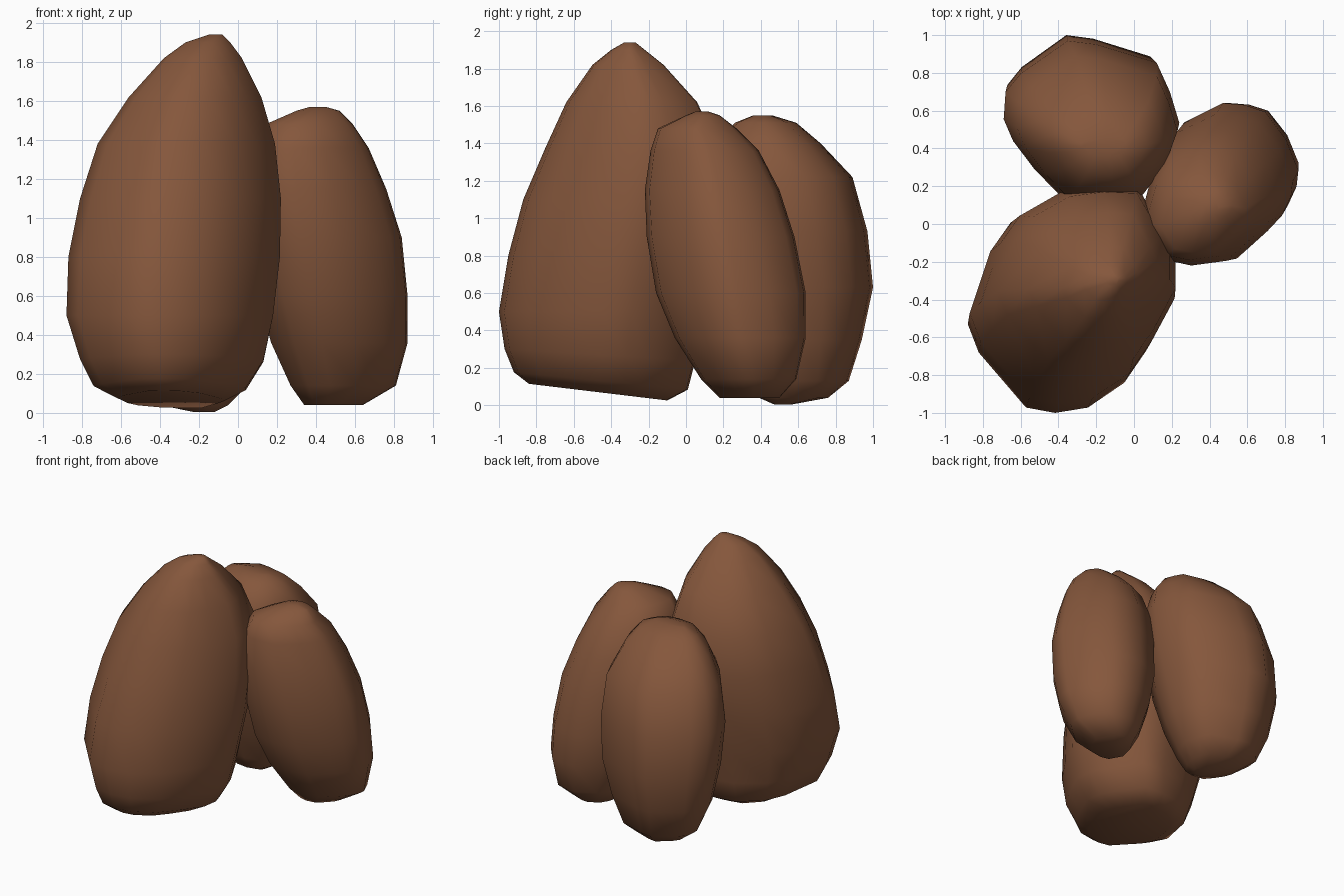
import bpy, bmesh

mat = bpy.data.materials.new("brown_rock")
mat.diffuse_color = (0.235, 0.095, 0.045, 1)


def rock(name, plan, rings):
    """Loft a plan outline through rings of (z, xmin, xmax, ymin, ymax, slope)."""
    xs, ys = zip(*plan)
    x0, w, y0, d = min(xs), max(xs) - min(xs), min(ys), max(ys) - min(ys)
    bm = bmesh.new()
    loops = []
    for z, xa, xb, ya, yb, slope in rings:
        loop = []
        for x, y in plan:
            px = xa + (x - x0) / w * (xb - xa)
            py = ya + (y - y0) / d * (yb - ya)
            loop.append(bm.verts.new((px, py, z + slope * (py - (ya + yb) / 2))))
        loops.append(loop)
    n = len(plan)
    for a, b in zip(loops, loops[1:]):
        for i in range(n):
            j = (i + 1) % n
            bm.faces.new((a[i], a[j], b[j], b[i]))
    bm.faces.new(loops[0])
    bm.faces.new(loops[-1])
    bmesh.ops.recalc_face_normals(bm, faces=bm.faces)
    for f in bm.faces:
        f.smooth = True
    mesh = bpy.data.meshes.new(name)
    bm.to_mesh(mesh)
    bm.free()
    mesh.materials.append(mat)
    bpy.context.collection.objects.link(bpy.data.objects.new(name, mesh))


# Tall front boulder, its underside rising towards the front
rock("front_boulder",
     [(-.88, -.5), (-.77, -.16), (-.66, 0), (-.42, .14), (-.2, .17), (.01, .16),
      (.17, -.13), (.22, -.25), (.22, -.42), (.1, -.65), (-.02, -.83),
      (-.22, -.97), (-.4, -1), (-.56, -.97), (-.82, -.66)],
     [(.07, -.62, -.08, -.84, -.1, -.12),
      (.13, -.74, .04, -.92, .01, -.1),
      (.27, -.81, .13, -.97, .05, -.06),
      (.5, -.88, .18, -1, .1, 0),
      (.8, -.87, .215, -.95, .17, 0),
      (1.1, -.81, .22, -.87, .2, 0),
      (1.38, -.72, .19, -.75, .17, 0),
      (1.62, -.56, .12, -.64, .06, 0),
      (1.82, -.38, .02, -.5, -.12, 0),
      (1.9, -.27, -.04, -.4, -.22, 0),
      (1.94, -.15, -.08, -.33, -.27, 0)])

# Right boulder, leaning forward towards its top
rock("right_boulder",
     [(.22, .54), (.44, .65), (.56, .64), (.68, .6), (.8, .44), (.87, .26),
      (.86, .17), (.81, .06), (.73, -.03), (.56, -.19), (.35, -.22),
      (.18, -.18), (.04, .07), (.12, .38)],
     [(.04, .34, .64, .18, .5, 0),
      (.14, .27, .81, .08, .59, 0),
      (.36, .17, .87, -.06, .64, 0),
      (.6, .1, .87, -.16, .64, 0),
      (.9, .05, .84, -.21, .58, 0),
      (1.15, .03, .76, -.22, .5, 0),
      (1.36, .06, .67, -.19, .39, 0),
      (1.48, .14, .59, -.15, .27, 0),
      (1.55, .3, .52, 0, .18, 0),
      (1.57, .37, .45, .05, .12, 0)])

# Back boulder
rock("back_boulder",
     [(-.35, 1), (-.2, .98), (.12, .88), (.19, .72), (.24, .55), (.17, .35),
      (.04, .17), (-.15, .13), (-.4, .16), (-.53, .3), (-.64, .45),
      (-.69, .57), (-.68, .72), (-.6, .82)],
     [(.005, -.23, -.12, .47, .57, 0),
      (.04, -.4, -.05, .39, .76, 0),
      (.13, -.52, .04, .35, .87, 0),
      (.35, -.62, .13, .26, .94, 0),
      (.63, -.68, .2, .18, 1, 0),
      (.93, -.69, .24, .13, .97, 0),
      (1.22, -.62, .23, .12, .89, 0),
      (1.4, -.5, .16, .18, .72, 0),
      (1.51, -.39, .07, .26, .59, 0),
      (1.55, -.28, -.03, .36, .46, 0)])
